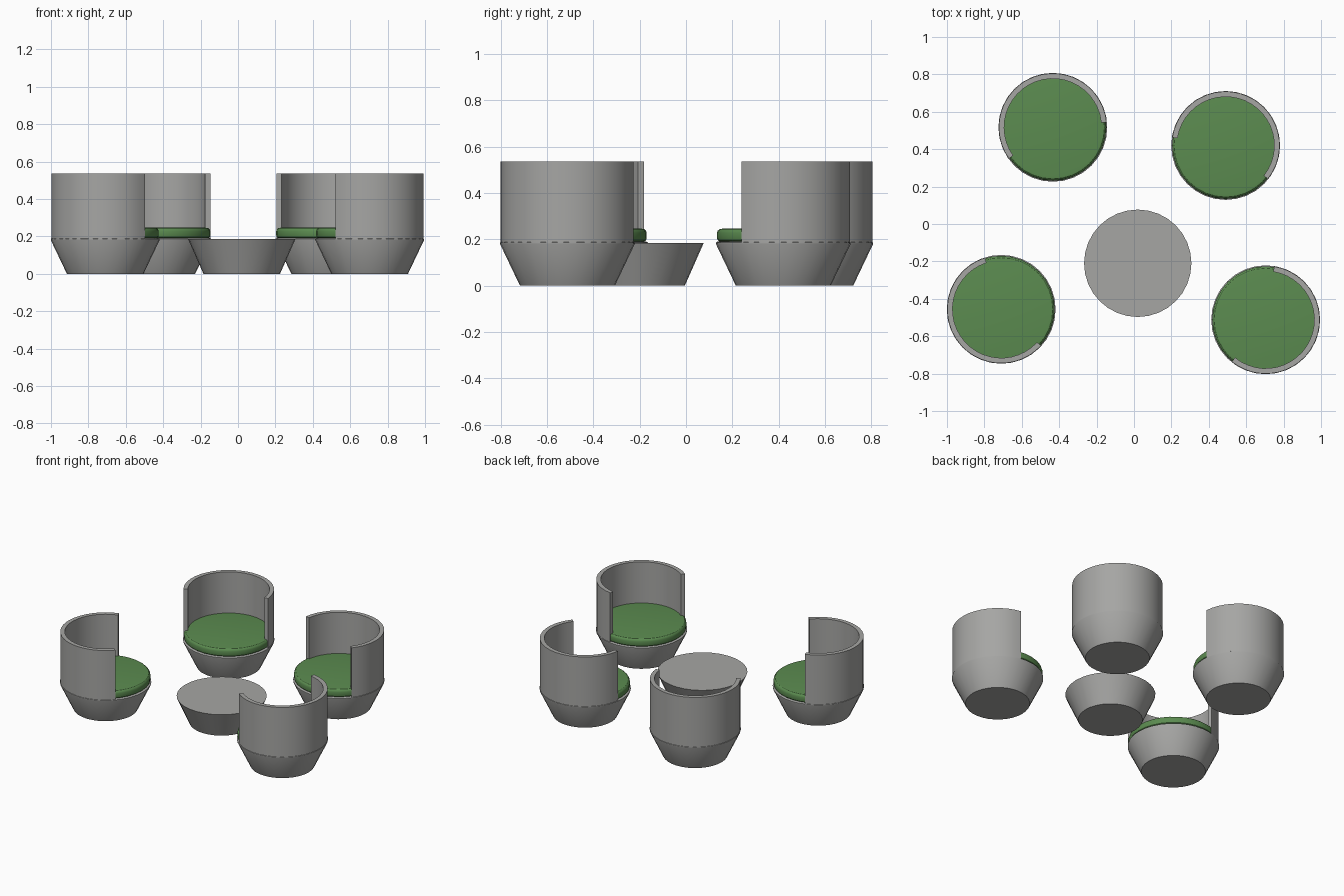
import bpy, bmesh, math

if "Cube" in bpy.data.objects:
    bpy.data.objects.remove(bpy.data.objects["Cube"])

def material(name, rgb):
    m = bpy.data.materials.new(name)
    m.diffuse_color = (*rgb, 1)
    m.use_nodes = True
    m.node_tree.nodes["Principled BSDF"].inputs["Base Color"].default_value = m.diffuse_color
    return m

GREY = material("warm_grey", (0.38, 0.38, 0.37))
GREEN = material("cushion_green", (0.105, 0.26, 0.08))
SEG = 32

def finish(name, bm, mat, loc):
    bmesh.ops.recalc_face_normals(bm, faces=bm.faces[:])
    me = bpy.data.meshes.new(name)
    bm.to_mesh(me)
    bm.free()
    me.materials.append(mat)
    ob = bpy.data.objects.new(name, me)
    bpy.context.collection.objects.link(ob)
    ob.location = (loc[0], loc[1], 0)
    bpy.ops.object.select_all(action='DESELECT')
    ob.select_set(True)
    bpy.context.view_layer.objects.active = ob
    bpy.ops.object.shade_smooth_by_angle(angle=math.radians(32))
    return ob

def lathe(name, profile, mat, loc):
    """Closed solid of revolution, capped at both ends of the (r, z) profile."""
    bm = bmesh.new()
    rings = [[bm.verts.new((r * math.cos(2 * math.pi * i / SEG),
                            r * math.sin(2 * math.pi * i / SEG), z))
              for i in range(SEG)] for r, z in profile]
    for a, b in zip(rings, rings[1:]):
        for i in range(SEG):
            j = (i + 1) % SEG
            bm.faces.new((a[i], a[j], b[j], b[i]))
    bm.faces.new(rings[0])
    bm.faces.new(rings[-1])
    return finish(name, bm, mat, loc)

def curved_wall(name, mid, span, r0, r1, z0, z1, mat, loc, n=24):
    """Arc-shaped wall centred on the angle mid (degrees)."""
    bm = bmesh.new()
    secs = []
    for i in range(n + 1):
        a = math.radians(mid - span / 2 + span * i / n)
        secs.append([bm.verts.new((r * math.cos(a), r * math.sin(a), z))
                     for r, z in ((r0, z0), (r1, z0), (r1, z1), (r0, z1))])
    for a, b in zip(secs, secs[1:]):
        for k in range(4):
            m = (k + 1) % 4
            bm.faces.new((a[k], a[m], b[m], b[k]))
    bm.faces.new(secs[0])
    bm.faces.new(secs[-1])
    return finish(name, bm, mat, loc)

# central table: plain tapered drum
lathe("table", [(0.205, 0), (0.287, 0.185)], GREY, (0.02, -0.21))

# four tub chairs: x, y, direction of the backrest
chairs = [(-0.434, 0.517, 110.5), (0.49, 0.42, 66.5),
          (-0.71, -0.456, 212.5), (0.704, -0.512, -24)]
cushion = [(0.26, 0.188), (0.276, 0.19), (0.284, 0.197), (0.286, 0.206),
           (0.286, 0.228), (0.283, 0.237), (0.275, 0.244), (0.262, 0.246)]
for i, (x, y, mid) in enumerate(chairs, 1):
    # tapered base with thin rim
    lathe(f"chair_base_{i}", [(0.205, 0), (0.291, 0.18), (0.291, 0.186), (0.284, 0.19)],
          GREY, (x, y))
    lathe(f"seat_cushion_{i}", cushion, GREEN, (x, y))
    curved_wall(f"backrest_{i}", mid, 210, 0.26, 0.2885, 0.187, 0.535, GREY, (x, y))
